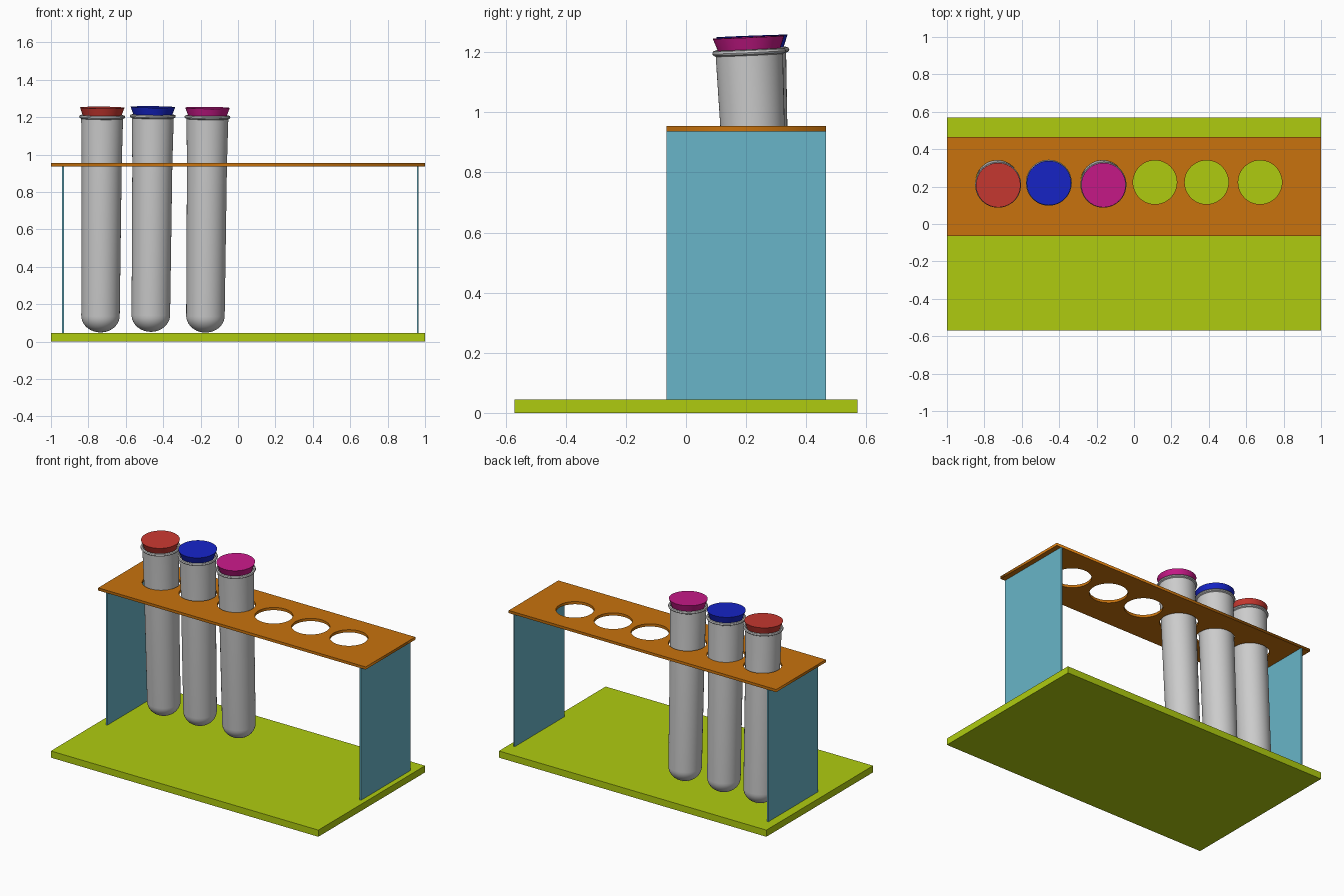
import bpy, bmesh, math
from mathutils import Vector

if "Cube" in bpy.data.objects:
    bpy.data.objects.remove(bpy.data.objects["Cube"])


def material(name, rgb):
    m = bpy.data.materials.new(name)
    m.diffuse_color = (*rgb, 1)
    m.use_nodes = True
    m.node_tree.nodes["Principled BSDF"].inputs["Base Color"].default_value = m.diffuse_color
    return m


LIME = material("lime", (0.43, 0.60, 0.005))
ORANGE = material("orange", (0.58, 0.17, 0.004))
SKY = material("sky_blue", (0.14, 0.46, 0.58))
RED = material("red", (0.58, 0.04, 0.03))
BLUE = material("blue", (0.008, 0.018, 0.58))
MAGENTA = material("magenta", (0.58, 0.01, 0.25))


def box(name, lo, hi, mat):
    lo, hi = Vector(lo), Vector(hi)
    bpy.ops.mesh.primitive_cube_add(size=1, location=(lo + hi) / 2)
    ob = bpy.context.object
    ob.name = name
    ob.scale = hi - lo
    bpy.ops.object.transform_apply(location=False, rotation=False)
    ob.data.materials.append(mat)
    return ob


def lathe(name, profile, mat=None, steps=48):
    """Revolve (radius, height) points round z."""
    bm = bmesh.new()
    vs = [bm.verts.new((r, 0, z)) for r, z in profile]
    es = [bm.edges.new(p) for p in zip(vs, vs[1:])]
    bmesh.ops.spin(bm, geom=vs + es, axis=(0, 0, 1), cent=(0, 0, 0),
                   angle=math.tau, steps=steps, use_duplicate=False)
    bmesh.ops.remove_doubles(bm, verts=bm.verts, dist=1e-5)
    bmesh.ops.recalc_face_normals(bm, faces=bm.faces)
    me = bpy.data.meshes.new(name)
    bm.to_mesh(me)
    bm.free()
    ob = bpy.data.objects.new(name, me)
    bpy.context.collection.objects.link(ob)
    if mat:
        me.materials.append(mat)
    bpy.ops.object.select_all(action='DESELECT')
    ob.select_set(True)
    bpy.context.view_layer.objects.active = ob
    bpy.ops.object.shade_smooth_by_angle(angle=math.radians(35))
    return ob


# Base and the two end panels
box("base", (-1, -0.57, 0), (1, 0.57, 0.045), LIME)
for name, x in (("left_panel", -0.936), ("right_panel", 0.961)):
    box(name, (x - 0.005, -0.065, 0.045), (x + 0.005, 0.465, 0.937), SKY)

# Shelf: flat outline with six round holes, given thickness
curve = bpy.data.curves.new("shelf", 'CURVE')
curve.dimensions = '2D'
curve.fill_mode = 'BOTH'
curve.extrude = 0.009
loops = [[(-1, -0.065), (1, -0.065), (1, 0.465), (-1, 0.465)]]
for x in (-0.73, -0.455, -0.168, 0.112, 0.388, 0.674):
    loops.append([(x + 0.117 * math.cos(math.tau * i / 48),
                   0.223 + 0.117 * math.sin(math.tau * i / 48)) for i in range(48)])
for loop in loops:
    sp = curve.splines.new('POLY')
    sp.points.add(len(loop) - 1)
    for pt, (x, y) in zip(sp.points, loop):
        pt.co = (x, y, 0, 1)
    sp.use_cyclic_u = True
shelf = bpy.data.objects.new("shelf", curve)
shelf.location.z = 0.946
curve.materials.append(ORANGE)
bpy.context.collection.objects.link(shelf)
bpy.ops.object.select_all(action='DESELECT')
shelf.select_set(True)
bpy.context.view_layer.objects.active = shelf
bpy.ops.object.convert(target='MESH')

# Tube: round bottom, slight flare, lip, thin inner wall
R, H, WALL = 0.103, 0.09, 0.006
arc = [math.pi / 2 * i / 10 for i in range(11)]
outer = [(R * math.sin(a), H - H * math.cos(a)) for a in arc]
inner = [((R - WALL) * math.sin(a), H - (H - WALL) * math.cos(a)) for a in reversed(arc)]
lip = [(0.107, 0.90), (0.112, 1.143), (0.120, 1.147), (0.123, 1.153), (0.120, 1.160),
       (0.112, 1.163), (0.105, 1.155), (0.101, 0.90)]
TUBE = outer + lip + inner

# Stopper: tapered plug sitting in the mouth
STOPPER = [(0, 1.11), (0.085, 1.11), (0.119, 1.203), (0, 1.203)]

# Three leaning tubes with stoppers
tubes = (("red", RED, (-0.736, 0.262, 0.049), (-0.726, 0.208, 1.25)),
         ("blue", BLUE, (-0.467, 0.264, 0.052), (-0.455, 0.219, 1.255)),
         ("magenta", MAGENTA, (-0.175, 0.262, 0.048), (-0.163, 0.208, 1.25)))
for name, mat, foot, top in tubes:
    lean = (Vector(top) - Vector(foot)).to_track_quat('Z', 'Y').to_euler()
    for ob in (lathe(name + "_tube", TUBE), lathe(name + "_stopper", STOPPER, mat)):
        ob.location = foot
        ob.rotation_euler = lean
